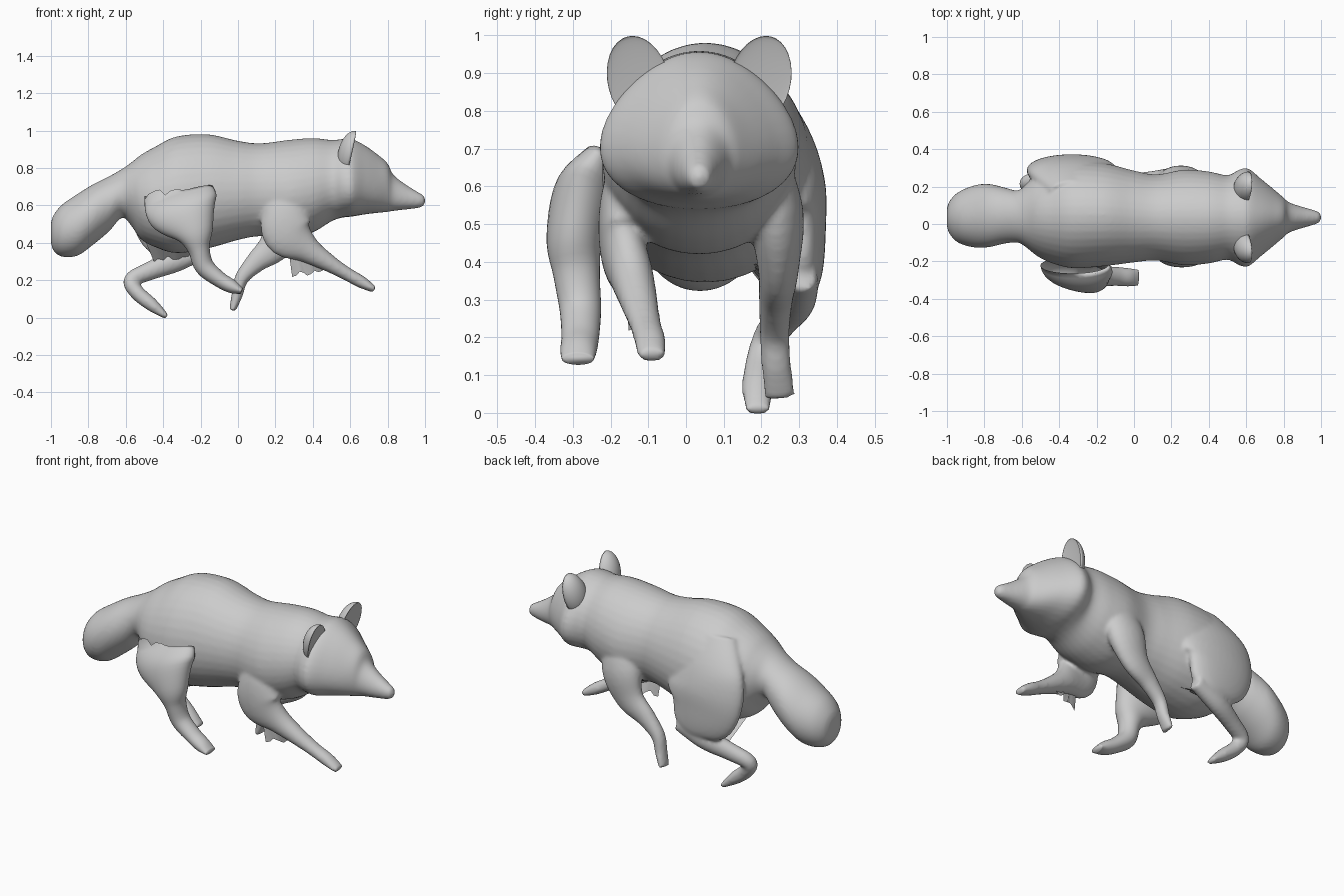
import bpy, bmesh, math, random
from mathutils import Vector, Matrix

if "Cube" in bpy.data.objects:
    bpy.data.objects.remove(bpy.data.objects["Cube"])

random.seed(4)
SEG = 36


def spline(rows, steps=5):
    """Catmull-Rom through rows of numbers."""
    out = []
    for i in range(len(rows) - 1):
        p = [Vector(rows[min(max(i + k, 0), len(rows) - 1)]) for k in (-1, 0, 1, 2)]
        for s in range(steps):
            t = s / steps
            out.append(0.5 * (2 * p[1] + (p[2] - p[0]) * t
                              + (2 * p[0] - 5 * p[1] + 4 * p[2] - p[3]) * t * t
                              + (3 * p[1] - p[0] - 3 * p[2] + p[3]) * t ** 3))
    return out + [Vector(rows[-1])]


def skin(name, rings, open_start=False):
    """Join rings of points into a smooth tube."""
    bm = bmesh.new()
    loops = [[bm.verts.new(p) for p in ring] for ring in rings]
    for a, b in zip(loops, loops[1:]):
        for i in range(SEG):
            j = (i + 1) % SEG
            bm.faces.new((a[i], a[j], b[j], b[i]))
    if not open_start:
        bm.faces.new(loops[0])
    bm.faces.new(loops[-1])
    bmesh.ops.recalc_face_normals(bm, faces=bm.faces)
    return finish(name, bm)


def finish(name, bm):
    me = bpy.data.meshes.new(name)
    bm.to_mesh(me)
    bm.free()
    me.shade_smooth()
    ob = bpy.data.objects.new(name, me)
    bpy.context.collection.objects.link(ob)
    return ob


def trunk(name, rows):
    """Rows: x, y centre, half width, z low, z high, egg shape."""
    rings = []
    for x, cy, w, lo, hi, egg in spline(rows):
        ring = []
        for i in range(SEG):
            t = 2 * math.pi * i / SEG
            ring.append(Vector((x, cy + w * math.cos(t) * (1 - egg * math.sin(t)),
                                (lo + hi) / 2 + (hi - lo) / 2 * math.sin(t))))
        rings.append(ring)
    return skin(name, rings)


def limb(name, rows, torn=0.0):
    """Rows: x, y, z, in-plane radius, sideways radius."""
    pts = spline(rows)
    rings = []
    for k, p in enumerate(pts):
        a, b = pts[max(k - 1, 0)], pts[min(k + 1, len(pts) - 1)]
        tan = Vector((b[0] - a[0], b[1] - a[1], b[2] - a[2])).normalized()
        side = Vector((0, 1, 0))
        side = (side - tan * side.dot(tan)).normalized()
        fwd = tan.cross(side)
        c = Vector(p[:3])
        ring = [c + fwd * p[3] * math.cos(2 * math.pi * i / SEG)
                + side * p[4] * math.sin(2 * math.pi * i / SEG) for i in range(SEG)]
        if torn and k == 0:
            ring = [q + Vector((0, 0, random.uniform(-torn, torn) - .25 * (q.x - c.x)))
                    for q in ring]
        rings.append(ring)
    return skin(name, rings, open_start=torn > 0)


# Tail, torso, head and snout as one long form
C = 0.035
body = trunk("body", [
    (-1.0, C, .05, .40, .51, 0), (-.985, C, .09, .355, .55, 0), (-.94, C, .135, .325, .605, 0),
    (-.86, .04, .165, .33, .66, 0), (-.78, .045, .17, .385, .71, 0),
    (-.69, .045, .15, .46, .755, 0), (-.62, .04, .14, .535, .795, 0),
    (-.57, .045, .175, .49, .83, 0), (-.52, .05, .22, .42, .87, .05),
    (-.45, .05, .255, .38, .91, .08), (-.33, .05, .285, .345, .968, .08),
    (-.16, .05, .275, .37, .98, .08), (0, .04, .245, .415, .945, .06),
    (.12, C, .23, .435, .932, .05), (.27, C, .255, .42, .95, .08),
    (.40, C, .245, .455, .96, .08), (.50, C, .225, .515, .95, .1),
    (.56, C, .25, .535, .955, .2), (.61, C, .255, .54, .955, .25),
    (.68, C, .20, .552, .92, .26), (.75, C, .145, .56, .87, .24),
    (.80, C, .105, .565, .825, .15), (.83, C, .08, .57, .765, .1),
    (.90, C, .057, .578, .71, .1), (.96, C, .04, .585, .673, 0),
    (.99, C, .028, .595, .655, 0), (1.0, C, .014, .61, .64, 0)])

# Legs that grow out of the body
right_front = limb("right_front_leg", [
    (.25, -.13, .72, .08, .05), (.25, -.16, .57, .12, .065), (.27, -.17, .45, .135, .06),
    (.37, -.145, .365, .075, .058), (.48, -.125, .295, .048, .05), (.58, -.108, .235, .036, .042),
    (.66, -.095, .19, .033, .042), (.73, -.09, .15, .018, .038)])
left_front = limb("left_front_leg", [
    (.28, .18, .74, .10, .06), (.26, .235, .54, .12, .075), (.20, .245, .39, .09, .055),
    (.10, .238, .30, .058, .045), (.02, .235, .21, .038, .04),
    (-.005, .24, .12, .03, .04), (-.03, .25, .04, .018, .042)])
left_thigh = limb("left_thigh", [
    (-.30, .17, .86, .15, .07), (-.32, .245, .72, .22, .085), (-.335, .285, .60, .24, .085),
    (-.32, .305, .48, .22, .066), (-.27, .31, .38, .14, .052), (-.25, .30, .32, .06, .04)])
left_shin = limb("left_shin", [
    (-.17, .31, .365, .045, .04), (-.33, .295, .305, .06, .05), (-.47, .255, .25, .05, .045),
    (-.57, .22, .2, .042, .042), (-.54, .2, .135, .04, .042),
    (-.46, .19, .068, .036, .042), (-.38, .19, .004, .014, .034)])

# Fuse these into one smooth hide
fused = [body, right_front, left_front, left_thigh, left_shin]
for ob in fused:
    ob.select_set(True)
bpy.context.view_layer.objects.active = body
bpy.ops.object.join()
mod = body.modifiers.new("fuse", 'REMESH')
mod.mode = 'VOXEL'
mod.voxel_size = 0.01
mod.use_smooth_shade = True
mod = body.modifiers.new("soften", 'SMOOTH')
mod.factor = 0.5
mod.iterations = 8

# Right hind leg with its torn upper edge
limb("right_hind_leg", [
    (-.32, -.22, .655, .19, .05), (-.29, -.265, .57, .19, .085), (-.235, -.295, .46, .11, .075),
    (-.21, -.29, .37, .06, .062), (-.18, -.28, .275, .052, .055),
    (-.1, -.28, .205, .042, .05), (-.03, -.285, .165, .036, .048),
    (.02, -.287, .142, .016, .042)], torn=0.02)

# Cupped ears with rounded, thick backs
for name, s in (("right_ear", -1), ("left_ear", 1)):
    bm = bmesh.new()
    bmesh.ops.create_uvsphere(bm, u_segments=32, v_segments=16, radius=1)
    for v in bm.verts:
        if v.co.x > 0:
            v.co.x *= -0.1
    bmesh.ops.scale(bm, vec=(.07, .082, .125), verts=bm.verts)
    ob = finish(name, bm)
    ob.matrix_world = (Matrix.Translation((.605, C + s * .16, .878))
                       @ Matrix.Rotation(-s * .25, 4, 'X') @ Matrix.Rotation(.22, 4, 'Y'))


def flap(name, top, bottom):
    """Ragged sheet of torn hide between two edges."""
    bm = bmesh.new()
    n = 9
    rows = []
    for edge, rag in ((top, 0), (bottom, .02)):
        a, b = map(Vector, edge)
        rows.append([bm.verts.new(a.lerp(b, i / n) + Vector((0, random.uniform(-rag, rag) * .6,
                                                            random.uniform(-rag, rag))))
                     for i in range(n + 1)])
    for i in range(n):
        bm.faces.new((rows[0][i], rows[0][i + 1], rows[1][i + 1], rows[1][i]))
    finish(name, bm)


# Loose hide at the right elbow and behind the left thigh
flap("elbow_flap", ((.27, -.16, .36), (.44, -.13, .30)), ((.29, -.15, .23), (.47, -.09, .255)))
flap("thigh_flap", ((-.5, .14, .42), (-.15, .14, .42)), ((-.44, .26, .29), (-.22, .28, .33)))
